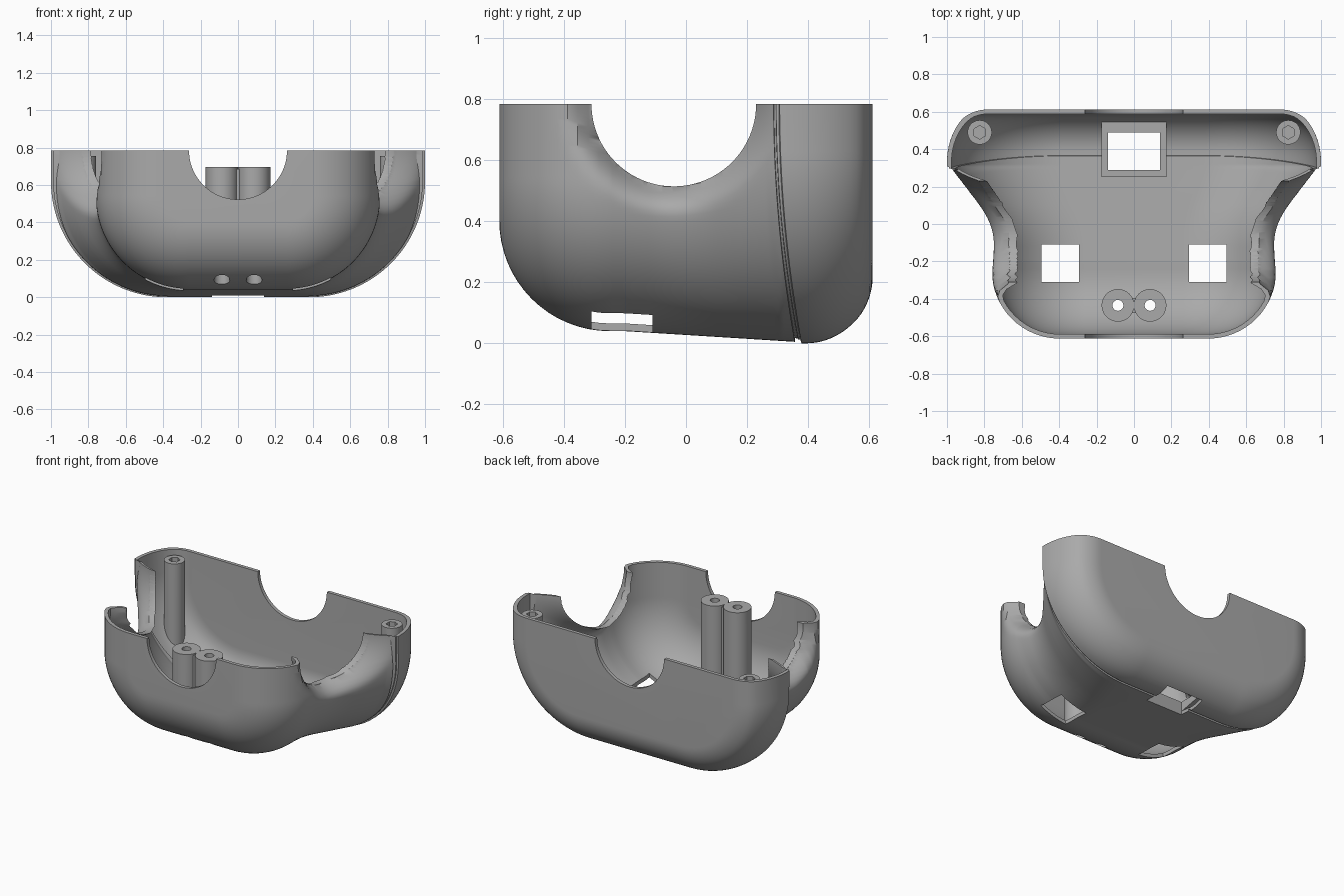
import bpy, bmesh
from math import sin, cos, sqrt, pi

cube = bpy.data.objects.get("Cube")
if cube:
    bpy.data.objects.remove(cube, do_unlink=True)

grey = bpy.data.materials.new("matte grey")
grey.use_nodes = True
COLOUR = (0.40, 0.40, 0.40, 1)
grey.diffuse_color = COLOUR
grey.node_tree.nodes["Principled BSDF"].inputs["Base Color"].default_value = COLOUR

TOP, WALL = 0.785, 0.024
FRONT_Y, FRONT_R = -0.25, 0.3625      # start and radius of the front rounding
BACK_Y, BACK_R = 0.3925, 0.22         # start and radius of the back rounding
SEAM = 0.37
NOTCH_Y, NOTCH_R, FLARE = -0.04, 0.27, 0.1


def make(name, bm):
    bmesh.ops.recalc_face_normals(bm, faces=bm.faces[:])
    mesh = bpy.data.meshes.new(name)
    bm.to_mesh(mesh)
    bm.free()
    mesh.materials.append(grey)
    ob = bpy.data.objects.new(name, mesh)
    bpy.context.collection.objects.link(ob)
    return ob


def activate(ob):
    bpy.ops.object.select_all(action='DESELECT')
    ob.select_set(True)
    bpy.context.view_layer.objects.active = ob


def cut(ob, cutter):
    activate(ob)
    mod = ob.modifiers.new("cut", 'BOOLEAN')
    mod.operation, mod.solver, mod.object = 'DIFFERENCE', 'EXACT', cutter
    bpy.ops.object.modifier_apply(modifier=mod.name)


def smooth(ob):
    activate(ob)
    bpy.ops.object.shade_smooth_by_angle(angle=0.6)


def box(name, x0, x1, y0, y1, z0, z1):
    bm = bmesh.new()
    bmesh.ops.create_cube(bm, size=1)
    for v in bm.verts:
        v.co = (x1 if v.co.x > 0 else x0, y1 if v.co.y > 0 else y0, z1 if v.co.z > 0 else z0)
    return make(name, bm)


def rod(name, centre, r, length, axis='Z', sides=48):
    bm = bmesh.new()
    bmesh.ops.create_cone(bm, cap_ends=True, segments=sides, radius1=r, radius2=r, depth=length)
    ob = make(name, bm)
    for v in ob.data.vertices:
        x, y, z = v.co
        turned = {'X': (z, x, y), 'Y': (y, z, x), 'Z': (x, y, z)}[axis]
        v.co = [a + b for a, b in zip(turned, centre)]
    return ob


# Body shape as functions of depth
def half_width(y, slab):
    if slab:
        return 1.0
    t = y + 0.12
    if t < 0:
        return 0.76
    return min(0.985, 0.76 + (0.7 * t * t / 0.44 if t < 0.22 else 0.7 * (t - 0.11)))


def base_height(s):
    return 0 if s > SEAM else 0.04 - 0.035 * max(0, (s + 0.2) / 0.56)


def inset(s, t):
    for c, r, away in ((FRONT_Y, FRONT_R, FRONT_Y - s), (BACK_Y, BACK_R, s - BACK_Y)):
        if away > 0:
            return r - sqrt(max(0, (r - t) ** 2 - away ** 2))
    return t


def floor(x, y, t=0.012):
    w, d = half_width(y, y > SEAM), inset(y, t)
    r = 0.5 + 0.5 * (w - 0.76)
    over = abs(x) - (w - r)
    z = base_height(y) + d
    return z if over <= 0 else z + (r - d) - sqrt(max(0, (r - d) ** 2 - over ** 2))


def section(s, t, groove):
    """One U-shaped section, from the left rim to the right rim."""
    slab, d, b = s > SEAM, inset(s, t) + groove, base_height(s)
    r = 0.5 + 0.5 * (half_width(s, slab) - 0.76)
    lean = 0.075 * max(0, 1 - abs(s - SEAM) / 0.2)
    knee = b + r
    half = [(0, TOP + (knee - TOP) * i / 20) for i in range(20)]
    half += [((r - d) * (1 - cos(a)), knee - (r - d) * sin(a)) for a in (pi / 2 * i / 40 for i in range(41))]
    pts = []
    for inward, z in half:
        k = z / TOP
        y = s - lean * (1 - (1 - k) ** 2)
        x = half_width(y, slab) - d - inward
        # flare that curls in around the side notch
        gap = sqrt((y - NOTCH_Y) ** 2 + (z - TOP) ** 2) - NOTCH_R
        if not slab and gap < FLARE:
            x -= (FLARE + t * 0.8) * (1 - max(0, gap) / FLARE) ** 2.2
        pts.append((x, y, z))
    mid = (0, pts[-1][1], pts[-1][2])
    return pts + [mid] + [(-x, y, z) for x, y, z in reversed(pts)]


def skin(bm, t, grooved):
    arc = [pi / 2 * i / 16 for i in range(1, 17)]
    stations = [(FRONT_Y - (FRONT_R - t) * sin(a), 0) for a in reversed(arc)]
    stations += [(FRONT_Y + (0.358 - FRONT_Y) * i / 70, 0) for i in range(71)]
    g = 0.012 if grooved else 0
    stations += [(0.36, g), (0.3695, g), (0.3705, g), (0.377, g), (0.379, 0), (BACK_Y, 0)]
    stations += [(BACK_Y + (BACK_R - t) * sin(a), 0) for a in arc]
    rows = [[bm.verts.new(p) for p in section(s, t, g)] for s, g in stations]
    for a, b in zip(rows, rows[1:]):
        for i in range(len(a) - 1):
            bm.faces.new((a[i], a[i + 1], b[i + 1], b[i]))
    bm.faces.new(rows[0])
    bm.faces.new(rows[-1])
    return rows


# Hollow shell: outer and inner skin joined along the rim
bm = bmesh.new()
outer, inner = skin(bm, 0, True), skin(bm, WALL, False)
for k in (0, -1):
    for o, o2, i, i2 in zip(outer, outer[1:], inner, inner[1:]):
        bm.faces.new((o[k], o2[k], i2[k], i[k]))
    bm.faces.new((outer[k][0], outer[k][-1], inner[k][-1], inner[k][0]))
shell = make("shell", bm)

# Frame around the rear floor opening
frame = box("floor_frame", -0.175, 0.175, 0.25, 0.55, 0, 0.1)
for v in frame.data.vertices:
    if v.co.z < 0.05:
        v.co.z = floor(v.co.x, v.co.y)

# Openings: side notches, front and back arches, floor windows
rear_window = box("rear_window", -0.14, 0.14, 0.29, 0.49, -0.2, 0.3)
cutters = [rod("side_cutter", (0, NOTCH_Y, TOP), NOTCH_R, 3, 'X', 96),
           rod("arch_cutter", (0, 0, TOP), 0.262, 3, 'Y', 96), rear_window]
cutters += [box("window", c - 0.1, c + 0.1, -0.31, -0.11, -0.2, 0.3) for c in (-0.395, 0.395)]
for c in cutters:
    cut(shell, c)
cut(frame, rear_window)


def post(name, x, y, r, top):
    ob = rod(name, (x, y, top / 2), r, top)
    for v in ob.data.vertices:
        if v.co.z < top / 2:
            v.co.z = floor(v.co.x, v.co.y)
    return ob


# Screw posts
parts = [shell, frame]
for side, x in (("left", 1), ("right", -1)):
    front = post(side + "_front_post", x * 0.086, -0.435, 0.087, 0.695)
    bore = rod("bore", (x * 0.086, -0.435, 0.4), 0.029, 1.4)
    sink = rod("sink", (x * 0.086, -0.435, 0), 0.042, 0.6)
    cut(front, bore)
    cut(front, sink)
    cut(shell, sink)
    back = post(side + "_back_post", x * 0.825, 0.49, 0.065, 0.755)
    socket = rod("socket", (x * 0.825, 0.49, 0.755), 0.036, 0.12, sides=6)
    cut(back, socket)
    cutters += [bore, sink, socket]
    parts += [front, back]

# Web joining the two front posts
parts.append(box("post_web", -0.03, 0.03, -0.475, -0.395, floor(0, -0.475), 0.685))

for c in cutters:
    bpy.data.objects.remove(c, do_unlink=True)
for ob in parts:
    smooth(ob)
